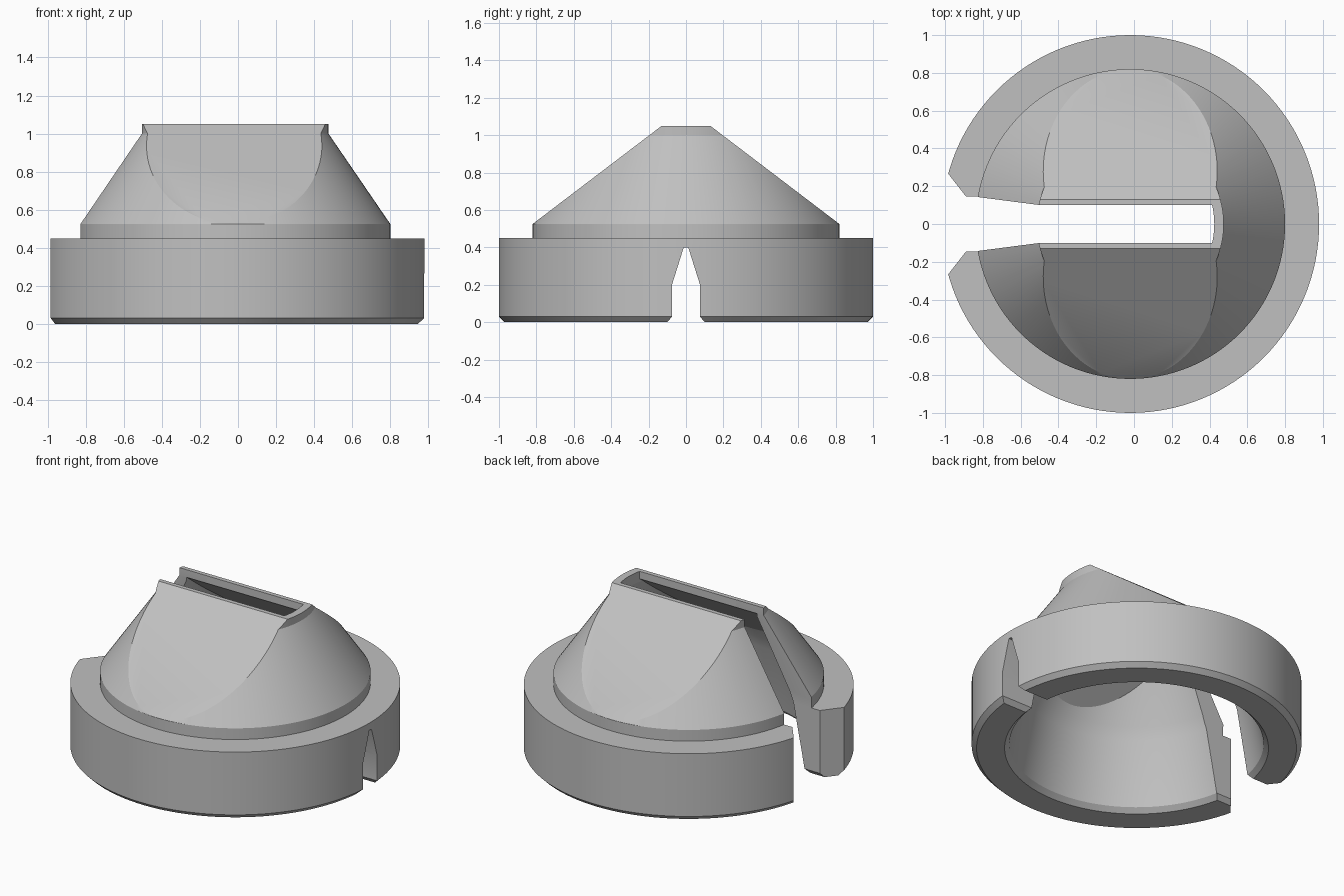
import bpy, bmesh, math

if "Cube" in bpy.data.objects:
    bpy.data.objects.remove(bpy.data.objects["Cube"], do_unlink=True)

CENTRE = -0.02   # x of the turning axis
SEGMENTS = 128

grey = bpy.data.materials.new("plain_grey")
grey.use_nodes = True
colour = (0.53, 0.53, 0.53, 1)
grey.diffuse_color = colour
grey.node_tree.nodes["Principled BSDF"].inputs["Base Color"].default_value = colour


def finish(name, bm):
    bmesh.ops.recalc_face_normals(bm, faces=bm.faces)
    mesh = bpy.data.meshes.new(name)
    bm.to_mesh(mesh)
    bm.free()
    mesh.materials.append(grey)
    obj = bpy.data.objects.new(name, mesh)
    bpy.context.collection.objects.link(obj)
    return obj


def turned(name, profile):
    """Solid of revolution from (radius, height) points, capped at both ends."""
    bm = bmesh.new()
    rings = []
    for r, z in profile:
        ring = []
        for i in range(SEGMENTS):
            a = 2 * math.pi * i / SEGMENTS
            ring.append(bm.verts.new((CENTRE + r * math.cos(a), r * math.sin(a), z)))
        rings.append(ring)
    for low, high in zip(rings, rings[1:]):
        for i in range(SEGMENTS):
            j = (i + 1) % SEGMENTS
            bm.faces.new((low[i], low[j], high[j], high[i]))
    bm.faces.new(rings[0])
    bm.faces.new(rings[-1])
    return finish(name, bm)


def extruded(name, points, vector):
    """Prism: extrude a closed outline along a vector."""
    bm = bmesh.new()
    face = bm.faces.new([bm.verts.new(p) for p in points])
    out = bmesh.ops.extrude_face_region(bm, geom=[face], use_keep_orig=True)
    verts = [v for v in out["geom"] if isinstance(v, bmesh.types.BMVert)]
    bmesh.ops.translate(bm, verts=verts, vec=vector)
    return finish(name, bm)


def symmetric_prism(name, half, x0, x1):
    """Prism along x whose (y, z) half outline is mirrored about y = 0."""
    outline = half + [(-y, z) for y, z in reversed(half)]
    return extruded(name, [(x0, y, z) for y, z in outline], (x1 - x0, 0, 0))


def boolean(target, tool, operation):
    mod = target.modifiers.new("cut", "BOOLEAN")
    mod.operation = operation
    mod.solver = "EXACT"
    mod.object = tool
    bpy.context.view_layer.objects.active = target
    bpy.ops.object.modifier_apply(modifier=mod.name)
    bpy.data.objects.remove(tool, do_unlink=True)


# Outer body: chamfered collar, short step and cone, trimmed to a wedge
body = turned("slotted_cap", [(0.97, 0), (1, 0.03), (1, 0.45), (0.82, 0.45),
                              (0.82, 0.525), (0.495, 1.0), (0.495, 1.05)])
roof = symmetric_prism("roof_trim", [(1.3, -0.1), (1.3, 0.5), (0.824, 0.522),
                                     (0.064, 1.1)], -1.3, 1.3)
boolean(body, roof, "INTERSECT")

# Hollow inside, following the outer shape up to the top slot
cavity = turned("cavity", [(0.83, -0.03), (0.77, 0.03), (0.69, 0.45), (0.66, 0.53),
                           (0.445, 0.98), (0.445, 1.12)])
inner_roof = symmetric_prism("inner_roof", [(1.3, -0.1), (1.3, 0.5), (0.72, 0.52),
                                            (0.1, 1.0), (0.1, 1.2)], -1.3, 1.3)
boolean(cavity, inner_roof, "INTERSECT")
boolean(body, cavity, "DIFFERENCE")

# Mouth on the -x side, from the slot down through the collar
mouth = symmetric_prism("mouth", [(0.195, -0.03), (0.145, 0.03), (0.145, 0.5),
                                  (0.101, 1.0), (0.101, 1.2)], -1.3, -0.3)
boolean(body, mouth, "DIFFERENCE")

# Angled corners beside the mouth
corner = extruded("mouth_corners", [(-0.885, -0.14, -0.1), (-1.065, -0.37, -0.1),
                                    (-1.065, 0.37, -0.1), (-0.885, 0.14, -0.1)],
                  (0, 0, 0.8))
boolean(body, corner, "DIFFERENCE")

# Pointed notch in the collar opposite the mouth
notch = symmetric_prism("notch", [(0.125, -0.03), (0.075, 0.03), (0.075, 0.2),
                                  (0.012, 0.4)], 0.4, 1.3)
boolean(body, notch, "DIFFERENCE")

# Shading
bpy.ops.object.select_all(action="DESELECT")
body.select_set(True)
bpy.context.view_layer.objects.active = body
bpy.ops.object.shade_smooth_by_angle(angle=math.radians(20))
